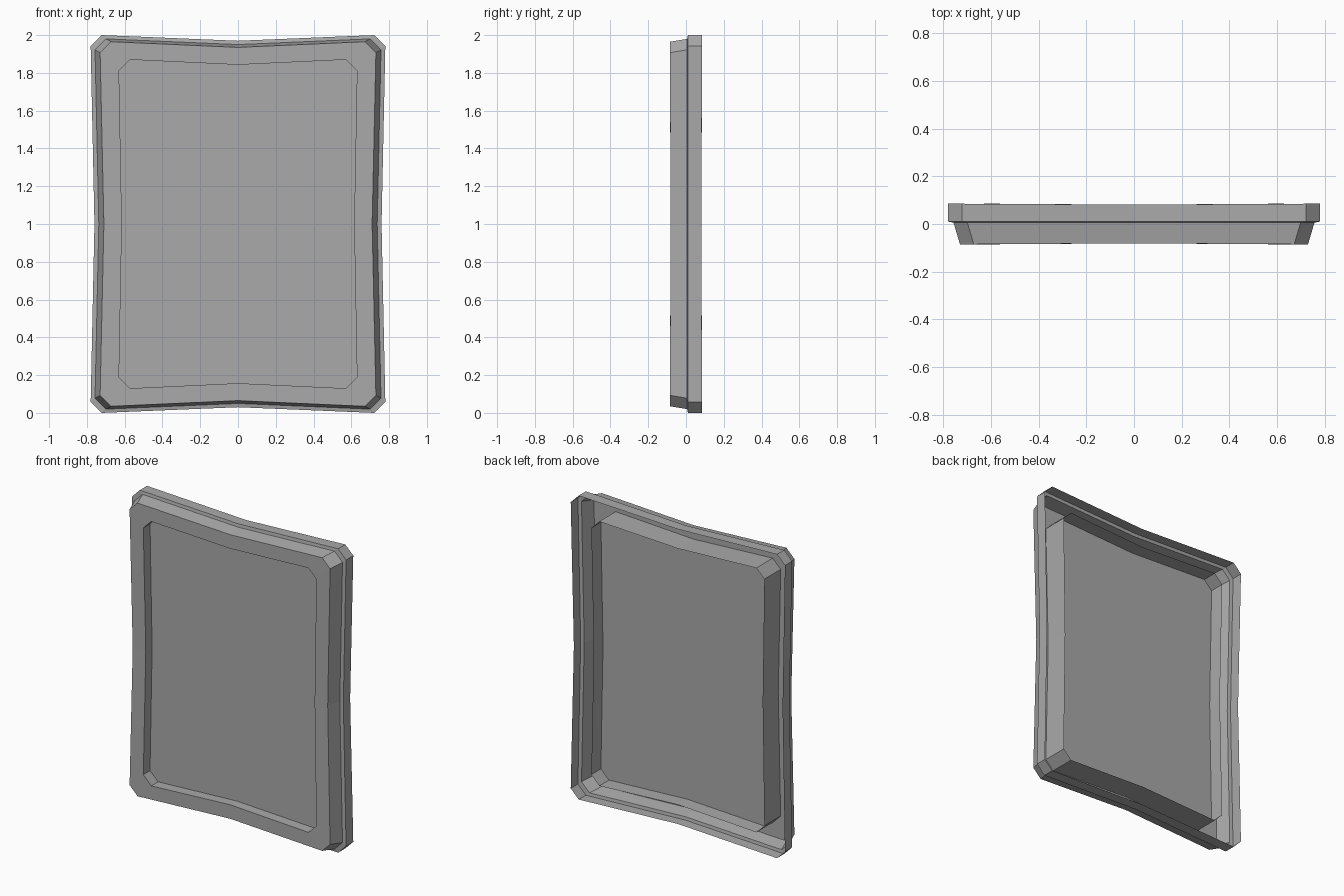
import bpy
import bmesh

cube = bpy.data.objects.get("Cube")
if cube:
    bpy.data.objects.remove(cube, do_unlink=True)

grey = bpy.data.materials.new("plain grey")
grey.use_nodes = True
colour = (0.4, 0.4, 0.4, 1)
grey.diffuse_color = colour
grey.node_tree.nodes["Principled BSDF"].inputs["Base Color"].default_value = colour


def outline(w, h, y, bow=0.0, pinch_x=0.02, pinch_z=0.03, cut=0.058):
    """Chamfered rectangle whose sides pinch in at their middles."""
    quarter = [(w - pinch_x, 0), (w, h - cut), (w - cut, h), (0, h - pinch_z)]
    upper = quarter + [(-x, z) for x, z in reversed(quarter[:-1])]
    ring = upper + [(x, -z) for x, z in reversed(upper[1:-1])]
    return [(x, y + (bow if x == 0 or z == 0 else 0), z + 1) for x, z in ring]


def shell(name, loops, cap=False):
    """Sheet joining successive outlines, optionally closed at the last."""
    bm = bmesh.new()
    rings = [[bm.verts.new(p) for p in loop] for loop in loops]
    for a, b in zip(rings, rings[1:]):
        for i in range(len(a)):
            j = (i + 1) % len(a)
            bm.faces.new((a[i], a[j], b[j], b[i]))
    if cap:
        bm.faces.new(rings[-1])
    mesh = bpy.data.meshes.new(name)
    bm.to_mesh(mesh)
    bm.free()
    mesh.materials.append(grey)
    obj = bpy.data.objects.new(name, mesh)
    bpy.context.collection.objects.link(obj)
    return obj


# Shared outlines
rim_back = outline(0.78, 1.0, 0.085, -0.004)
rim_front = outline(0.78, 1.0, 0.01)
ledge = outline(0.757, 0.98, 0.006)
face_outer = outline(0.73, 0.965, -0.085, 0.004)
face_inner = outline(0.63, 0.87, -0.085, 0.004, 0.015, 0.027)
panel_edge = outline(0.63, 0.87, -0.015, 0, 0.015, 0.027)
collar_back = outline(0.63, 0.87, 0.085, -0.004, 0.015, 0.027)

# Outer rim with its narrow step
shell("outer_rim", [rim_back, rim_front, ledge])
# Tapered border and flat front face
shell("tapered_frame", [ledge, face_outer, face_inner])
# Recess wall with the panel set into it
shell("recessed_panel", [face_inner, panel_edge], cap=True)
# Collar continuing behind the panel
shell("rear_collar", [collar_back, panel_edge])
